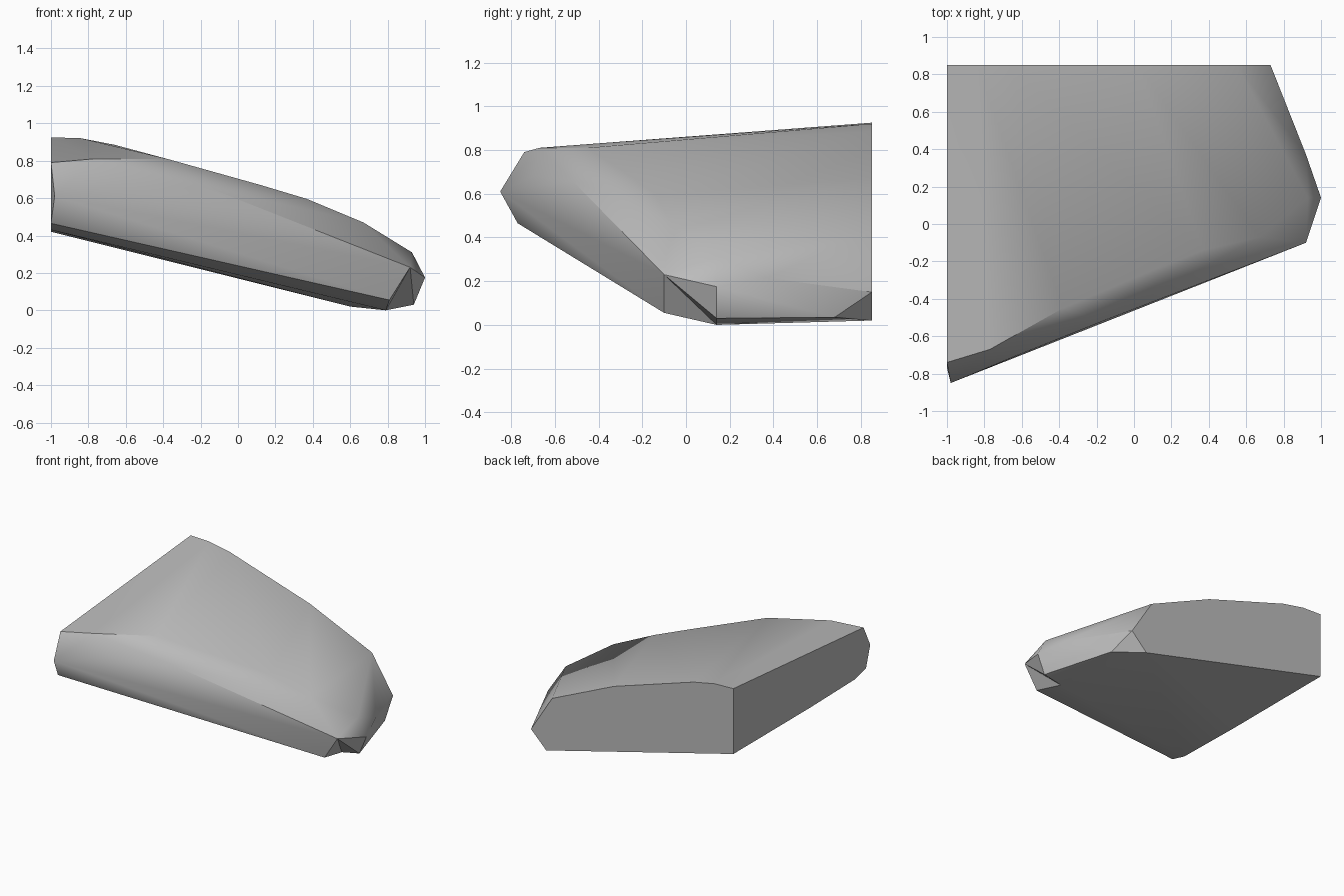
import bpy
import bmesh
import math
from mathutils import Vector

cube = bpy.data.objects.get("Cube")
if cube:
    bpy.data.objects.remove(cube, do_unlink=True)


def make_material(name, colour):
    material = bpy.data.materials.new(name)
    material.use_nodes = True
    material.diffuse_color = colour
    material.node_tree.nodes["Principled BSDF"].inputs["Base Color"].default_value = colour
    return material


# Flat cut at the back, as an x, z profile
BACK_Y = 0.85
back_cut = [(-1, 0.42), (-1, 0.925), (-0.84, 0.92), (-0.66, 0.885), (0.02, 0.67),
            (0.55, 0.435), (0.73, 0.15), (0.6, 0.02)]

# Flat cut at the side, as a y, z profile
SIDE_X = -1
side_cut = [(-0.74, 0.79), (-0.77, 0.465), (-0.64, 0.43), (-0.09, 0.42)]

# Upper rim running along the front
rim = [(-0.77, -0.67, 0.81), (-0.38, -0.45, 0.81), (0.12, -0.24, 0.67),
       (0.37, -0.14, 0.595), (0.67, -0.07, 0.47), (0.93, 0.14, 0.31)]

# Bulging front wall
front_wall = [(-0.98, -0.85, 0.61), (-0.62, -0.7, 0.68), (-0.17, -0.52, 0.66)]

# Blunt tip, with the corners of its chipped facet named
chip_top = (0.92, -0.1, 0.23)
chip_front = (0.81, -0.1, 0.055)
chip_side = (0.94, 0.14, 0.03)
chip_base = (0.79, 0.14, 0)
tip = [chip_top, chip_front, chip_side, chip_base,
       (1, 0.14, 0.175), (0.92, 0.37, 0.215), (0.78, 0.68, 0.035)]

points = [(x, BACK_Y, z) for x, z in back_cut]
points += [(SIDE_X, y, z) for y, z in side_cut]
points += rim + front_wall + tip

# Wrap the corner points in a faceted shell
bm = bmesh.new()
for point in points:
    bm.verts.new(point)
hull = bmesh.ops.convex_hull(bm, input=bm.verts)
loose = {item for item in hull["geom_interior"] + hull["geom_unused"]
         if isinstance(item, bmesh.types.BMVert)}
bmesh.ops.delete(bm, geom=list(loose), context="VERTS")


def nearest(point):
    return min(bm.verts, key=lambda vert: (vert.co - Vector(point)).length)


# Turn the edge across the tip inwards to form the chip
edge = bm.edges.get((nearest(chip_front), nearest(chip_side)))
if edge and len(edge.link_faces) == 2:
    corners = {vert for face in edge.link_faces for vert in face.verts}
    if nearest(chip_top) in corners and nearest(chip_base) in corners:
        bmesh.utils.edge_rotate(edge, True)

# Soften shallow edges and keep the cuts crisp
bmesh.ops.recalc_face_normals(bm, faces=bm.faces)
for face in bm.faces:
    face.smooth = True
for edge in bm.edges:
    edge.smooth = edge.calc_face_angle(math.pi) < math.radians(35)

mesh = bpy.data.meshes.new("rock_slab")
bm.to_mesh(mesh)
bm.free()
mesh.materials.append(make_material("stone grey", (0.5, 0.5, 0.5, 1)))
rock_slab = bpy.data.objects.new("rock_slab", mesh)
bpy.context.collection.objects.link(rock_slab)
